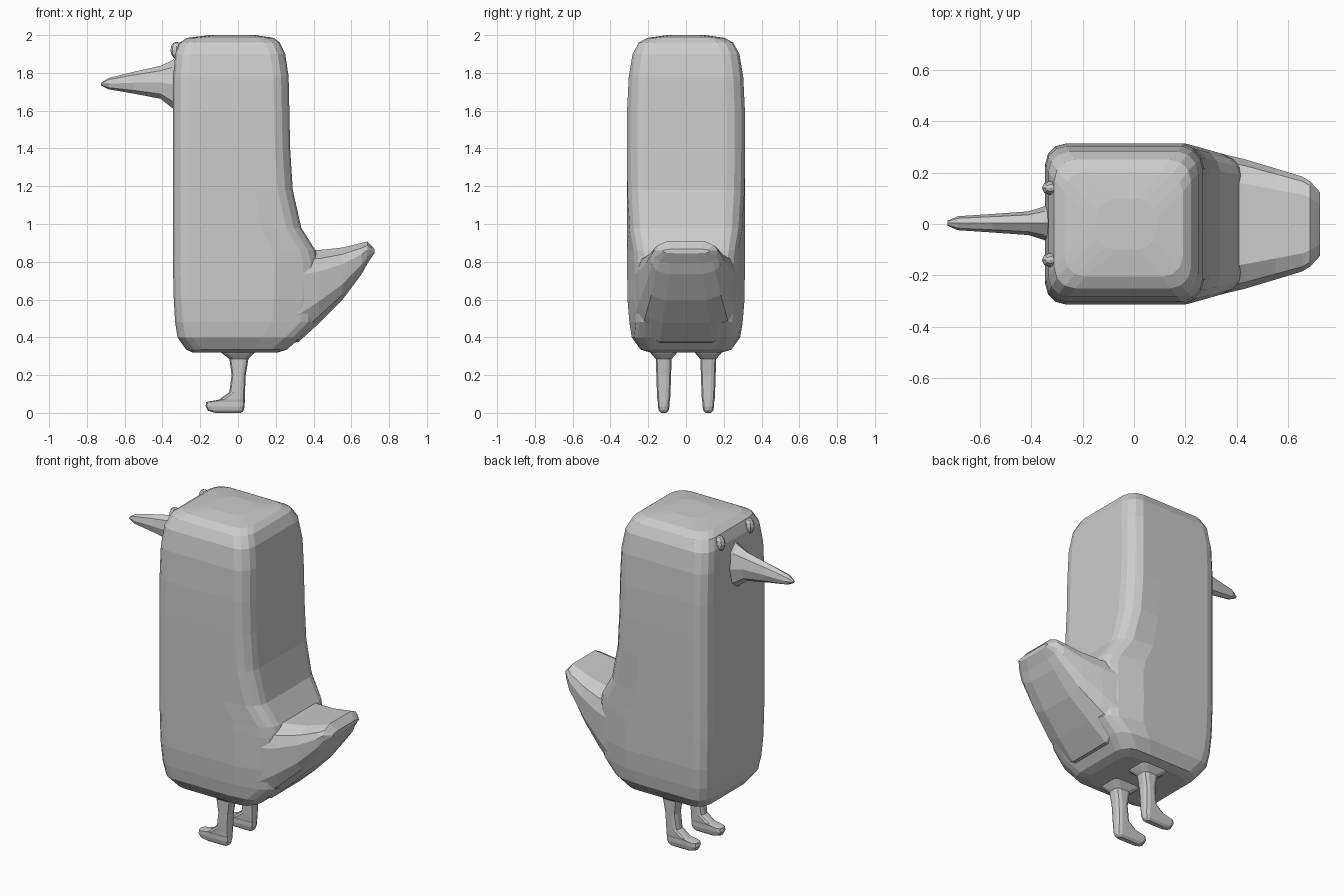
import bpy, bmesh
from math import cos, sin, pi
from mathutils import Vector

if "Cube" in bpy.data.objects:
    bpy.data.objects.remove(bpy.data.objects["Cube"])


def make(name, bm):
    bmesh.ops.recalc_face_normals(bm, faces=bm.faces)
    me = bpy.data.meshes.new(name)
    bm.to_mesh(me)
    bm.free()
    ob = bpy.data.objects.new(name, me)
    bpy.context.collection.objects.link(ob)
    return ob


def loft(name, rings):
    """Skin a list of equal-length point rings and cap both ends."""
    bm = bmesh.new()
    vs = [[bm.verts.new(p) for p in r] for r in rings]
    n = len(rings[0])
    for a, b in zip(vs, vs[1:]):
        for i in range(n):
            j = (i + 1) % n
            bm.faces.new((a[i], a[j], b[j], b[i]))
    bm.faces.new(vs[0][::-1])
    bm.faces.new(vs[-1])
    return make(name, bm)


def taper(x):
    return 1 - 0.87 * max(0, x - 0.2)


def round_rect(x0, x1, w, r, z, y=0.0, seg=3, sides=1):
    """Rounded rectangle ring, each straight side split into `sides` parts."""
    r = min(r, (x1 - x0) * 0.49, w * 0.98)
    pts = []
    for k, (cx, cy) in enumerate([(x1 - r, w - r), (x0 + r, w - r),
                                  (x0 + r, r - w), (x1 - r, r - w)]):
        for s in range(seg + 1):
            a = k * pi / 2 + s * pi / 2 / seg
            pts.append(Vector((cx + r * cos(a), cy + r * sin(a), z)))
    out = []
    for i, p in enumerate(pts):
        out.append(p)
        if i % (seg + 1) == seg:
            q = pts[(i + 1) % len(pts)]
            out += [p.lerp(q, t / sides) for t in range(1, sides)]
    return [(p.x, y + p.y * taper(p.x), p.z) for p in out]


# Body: z, left x, right x, half width
body_rows = [
    (0.32, -0.24, 0.21, 0.19), (0.335, -0.275, 0.26, 0.24),
    (0.40, -0.32, 0.33, 0.287), (0.48, -0.333, 0.41, 0.30),
    (0.60, -0.34, 0.42, 0.31), (0.80, -0.345, 0.425, 0.312),
    (0.86, -0.345, 0.41, 0.312), (0.98, -0.345, 0.335, 0.313),
    (1.18, -0.345, 0.29, 0.313), (1.40, -0.345, 0.276, 0.313),
    (1.60, -0.345, 0.272, 0.312), (1.78, -0.343, 0.268, 0.303),
    (1.90, -0.332, 0.25, 0.283), (1.96, -0.31, 0.222, 0.25),
    (1.985, -0.27, 0.19, 0.205), (2.0, -0.15, 0.09, 0.10)]
body = loft("body", [round_rect(a, b, w, 0.08, z, sides=4)
                     for z, a, b, w in body_rows])

# Tail: x, top z, bottom z, half width, shoulder drop
tail_rows = [
    (0.15, 0.86, 0.36, 0.30, 0.08), (0.32, 0.86, 0.375, 0.278, 0.08),
    (0.43, 0.862, 0.475, 0.252, 0.075), (0.55, 0.875, 0.595, 0.216, 0.06),
    (0.655, 0.90, 0.735, 0.184, 0.045), (0.685, 0.908, 0.79, 0.165, 0.035),
    (0.722, 0.868, 0.845, 0.125, 0.008)]
tail_rings = []
for x, t, b, w, d in tail_rows:
    h = t - b
    half = [(0.62 * w, t), (0.9 * w, t - d * 0.6), (w, t - d - 0.1 * h),
            (0.98 * w, b + 0.3 * h), (0.85 * w, b + 0.1 * h), (0.5 * w, b)]
    tail_rings.append([(x, y, z) for y, z in half] +
                      [(x, -y, z) for y, z in half[::-1]])
tail = loft("tail", tail_rings)

# Fuse the tail into the body
mod = body.modifiers.new("join_tail", 'BOOLEAN')
mod.operation = 'UNION'
mod.solver = 'EXACT'
mod.object = tail
bpy.context.view_layer.objects.active = body
bpy.ops.object.modifier_apply(modifier=mod.name)
bpy.data.objects.remove(tail)

# Beak: x, centre z, half height, half width
beak_rows = [(-0.32, 1.74, 0.15, 0.09), (-0.35, 1.74, 0.125, 0.065),
             (-0.41, 1.75, 0.087, 0.046), (-0.55, 1.748, 0.058, 0.036),
             (-0.685, 1.743, 0.03, 0.027), (-0.724, 1.74, 0.007, 0.01)]
loft("beak", [[(x, 0.003 + w * cos(i * pi / 4), z + h * sin(i * pi / 4))
               for i in range(8)] for x, z, h, w in beak_rows])

# Leg with foot: z, toe x, heel x, half width
leg_rows = [
    (0.0, -0.12, 0.015, 0.014), (0.012, -0.16, 0.03, 0.026),
    (0.035, -0.172, 0.035, 0.031), (0.058, -0.168, 0.036, 0.031),
    (0.07, -0.10, 0.036, 0.034), (0.11, -0.046, 0.037, 0.036),
    (0.20, -0.034, 0.041, 0.039), (0.285, -0.045, 0.055, 0.042),
    (0.315, -0.085, 0.085, 0.068), (0.34, -0.10, 0.10, 0.08)]

for side, s in (("right", 1), ("left", -1)):
    loft(side + "_leg", [round_rect(a, b, w, 0.025, z, y=0.118 * s, seg=2)
                         for z, a, b, w in leg_rows])
    # Eye bump
    bm = bmesh.new()
    bmesh.ops.create_uvsphere(bm, u_segments=8, v_segments=6, radius=1)
    for v in bm.verts:
        v.co = (-0.325 + 0.033 * v.co.x, 0.14 * s + 0.028 * v.co.y,
                1.92 + 0.045 * v.co.z)
    make(side + "_eye", bm)
